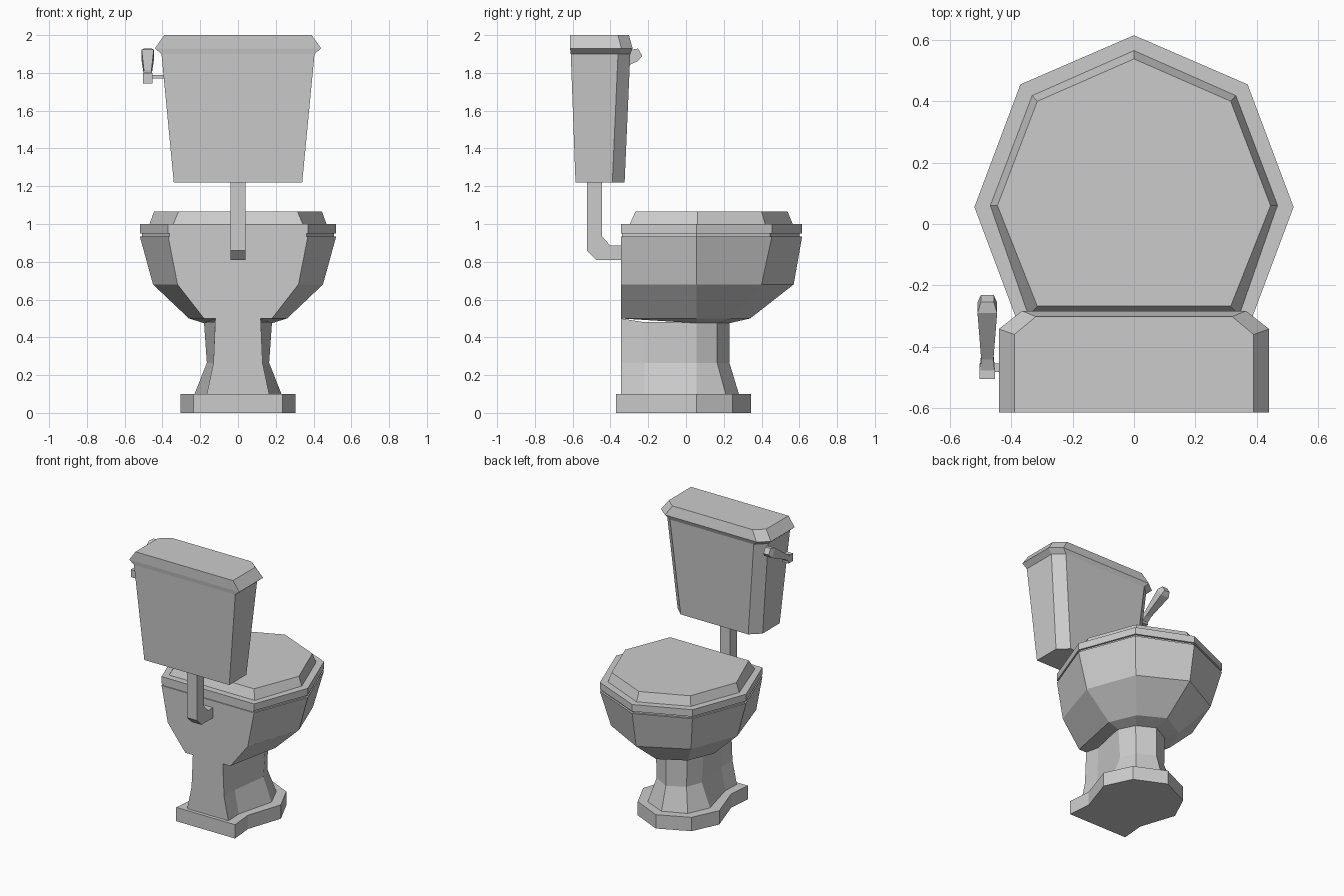
import bpy
import bmesh
from mathutils import Vector

if "Cube" in bpy.data.objects:
    bpy.data.objects.remove(bpy.data.objects["Cube"])

grey = bpy.data.materials.new("porcelain_grey")
grey.use_nodes = True
GREY = (0.6, 0.6, 0.6, 1)
grey.diffuse_color = GREY
grey.node_tree.nodes["Principled BSDF"].inputs["Base Color"].default_value = GREY


def loft(name, rings):
    """Closed solid through rings of equal point count."""
    bm = bmesh.new()
    loops = [[bm.verts.new(p) for p in ring] for ring in rings]
    n = len(loops[0])
    for a, b in zip(loops, loops[1:]):
        for i in range(n):
            j = (i + 1) % n
            bm.faces.new((a[i], a[j], b[j], b[i]))
    bm.faces.new(loops[0])
    bm.faces.new(loops[-1])
    bmesh.ops.recalc_face_normals(bm, faces=bm.faces)
    mesh = bpy.data.meshes.new(name)
    bm.to_mesh(mesh)
    bm.free()
    mesh.materials.append(grey)
    obj = bpy.data.objects.new(name, mesh)
    bpy.context.collection.objects.link(obj)
    return obj


def ring(z, half, tip=None, back_z=None):
    """Outline mirrored over x = 0, with an optional middle tip at +y."""
    pts = [(x, y, z) for x, y in half]
    if back_z is not None:
        pts[-1] = (*half[-1], back_z)
    out = [(0, tip, z)] if tip is not None else []
    return out + pts + [(-x, y, zz) for x, y, zz in reversed(pts)]


# Foot and pedestal, waisted at the sides
foot = [(.215, .245), (.305, .055), (.22, -.2), (.235, -.37)]
loft("foot", [ring(z, foot, .345) for z in (0, .1)])
loft("pedestal", [
    ring(.1, [(.16, .21), (.23, .055), (.16, -.22), (.165, -.345)], .28),
    ring(.265, [(.12, .165), (.165, .055), (.128, -.22), (.13, -.345)], .23),
    ring(.48, [(.125, .165), (.18, .055), (.122, -.22), (.12, -.345)], .23, .5)])

# Bowl: an octagon with its back corner cut flat
rim = [(.37, .455), (.52, .055), (.37, -.345)]
loft("bowl", [
    ring(.475, [(.125, .165), (.18, .055), (.12, -.345)], .23, .5),
    ring(.5, [(.18, .24), (.26, .055), (.18, -.345)], .34),
    ring(.68, [(.32, .40), (.45, .055), (.32, -.345)], .57),
    ring(.935, rim, .615)])

# Shadow gap, seat and raised lid
gap = [(.36, .445), (.507, .055), (.362, -.338)]
loft("seat_gap", [ring(z, gap, .60) for z in (.93, .955)])
loft("seat", [ring(z, rim, .615) for z in (.95, 1.0)])
loft("lid", [
    ring(.995, [(.333, .42), (.47, .06), (.345, -.3)], .567),
    ring(1.065, [(.315, .4), (.445, .06), (.315, -.268)], .538)])

# Cistern with chamfered front corners and a flared lid
loft("cistern", [
    ring(1.22, [(.27, -.325), (.34, -.39), (.34, -.585)]),
    ring(1.9, [(.335, -.295), (.405, -.36), (.405, -.61)])])
loft("cistern_lid", [
    ring(1.9, [(.335, -.295), (.405, -.36), (.405, -.61)]),
    ring(1.93, [(.365, -.283), (.44, -.342), (.44, -.614)]),
    ring(2.0, [(.32, -.302), (.39, -.36), (.39, -.614)])])

# Flush pipe with a chamfered elbow
bend = [(-.525, 1.23), (-.525, .86), (-.475, .81), (-.34, .81),
        (-.34, .885), (-.40, .885), (-.445, .935), (-.445, 1.23)]
loft("flush_pipe", [[(x, y, z) for y, z in bend] for x in (-.04, .04)])


def box(name, lo, hi):
    loft(name, [[(lo[0], lo[1], z), (hi[0], lo[1], z),
                 (hi[0], hi[1], z), (lo[0], hi[1], z)] for z in (lo[2], hi[2])])


# Flush handle: stem, hub and a lever widening to its end
box("handle_stem", (-.46, -.482, 1.77), (-.37, -.455, 1.79))
box("handle_hub", (-.503, -.505, 1.745), (-.453, -.455, 1.8))
along, across = Vector((0, .86, .5)), Vector((0, -.5, .86))
start = Vector((-.478, -.475, 1.775))
lever = []
for t, w, h in ((0, .024, .024), (.05, .02, .018), (.235, .032, .035), (.27, .021, .022)):
    c = start + along * t
    lever.append([c + Vector((sx * w, 0, 0)) + across * sz * h
                  for sx, sz in ((-1, -1), (1, -1), (1, 1), (-1, 1))])
loft("handle_lever", lever)
